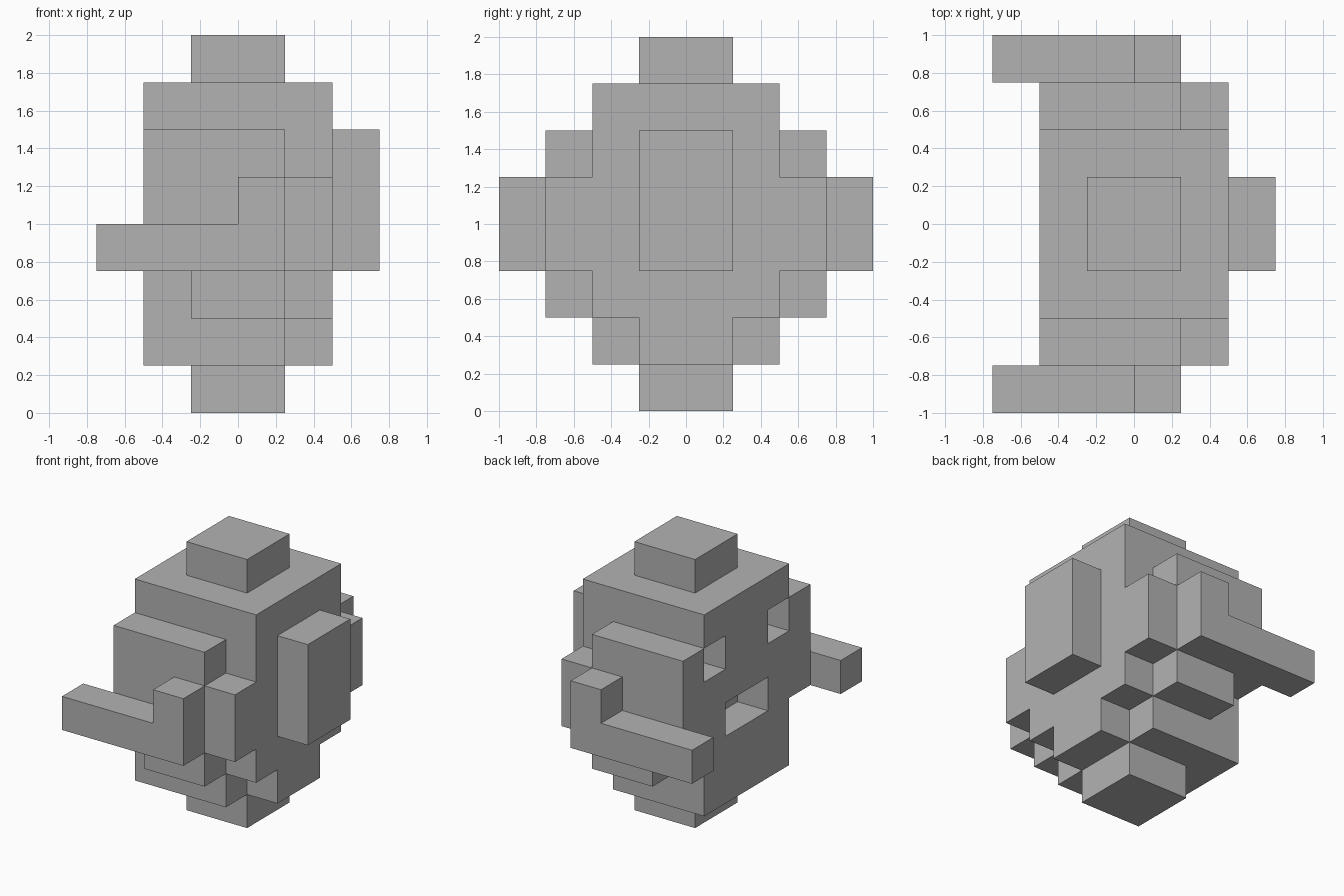
import bpy
import bmesh
from itertools import product
from mathutils import Vector

UNIT = 0.25  # size of one building block

cube = bpy.data.objects.get("Cube")
if cube:
    bpy.data.objects.remove(cube, do_unlink=True)

grey = bpy.data.materials.new("plain_grey")
grey.use_nodes = True
colour = (0.45, 0.45, 0.45, 1)
grey.diffuse_color = colour
grey.node_tree.nodes["Principled BSDF"].inputs["Base Color"].default_value = colour


def cells(x, y, z):
    """Blocks filling a box given by (start, end) ranges in block units."""
    return set(product(range(*x), range(*y), range(*z)))


def mirrored(blocks):
    """Mirror blocks across the y = 0 plane."""
    return {(i, -1 - j, k) for i, j, k in blocks}


def both_sides(x, y, z):
    side = cells(x, y, z)
    return side | mirrored(side)


def make_part(name, blocks):
    """Skin the outside of a set of blocks as one clean flat-faced mesh."""
    bm = bmesh.new()
    corners = {}

    def corner(point):
        key = tuple(round(c) for c in point)
        if key not in corners:
            corners[key] = bm.verts.new(Vector(key) * UNIT)
        return corners[key]

    for block in sorted(blocks):
        for axis, sign in product(range(3), (-1, 1)):
            normal = Vector((0, 0, 0))
            normal[axis] = sign
            neighbour = tuple(round(a + b) for a, b in zip(block, normal))
            if neighbour in blocks:
                continue
            u = Vector((0, 0, 0))
            u[(axis + 1) % 3] = 1
            v = normal.cross(u)
            middle = Vector(block) + Vector((0.5, 0.5, 0.5)) + normal / 2
            ring = (-u - v, u - v, u + v, v - u)
            bm.faces.new([corner(middle + offset / 2) for offset in ring])
    bmesh.ops.dissolve_limit(bm, angle_limit=0.01, verts=bm.verts[:], edges=bm.edges[:])
    mesh = bpy.data.meshes.new(name)
    bm.to_mesh(mesh)
    bm.free()
    mesh.materials.append(grey)
    part = bpy.data.objects.new(name, mesh)
    bpy.context.collection.objects.link(part)
    return part


# Body: core with stepped side panels, hips and rear panels
body = cells((-2, 2), (-2, 2), (1, 7))
body |= both_sides((-2, 1), (2, 3), (3, 6))
body |= both_sides((-1, 1), (2, 3), (2, 3))
body |= both_sides((1, 2), (2, 3), (3, 5))

# Lower rear corners, eyes and mouth are cut out
body -= both_sides((1, 2), (1, 2), (1, 2))
body -= both_sides((-2, -1), (1, 2), (5, 6))
body -= cells((-2, -1), (-1, 1), (3, 4))
make_part("body", body)

# Top knob, foot and back pack
make_part("top_knob", cells((-1, 1), (-1, 1), (7, 8)))
make_part("foot", cells((-1, 1), (-1, 1), (0, 1)))
make_part("back_pack", cells((2, 3), (-1, 1), (3, 6)))

# Arms: upright upper arm with a forearm reaching toward the face side
arm = cells((0, 1), (3, 4), (3, 5)) | cells((-3, 0), (3, 4), (3, 4))
make_part("arm_back", arm)
make_part("arm_front", mirrored(arm))
